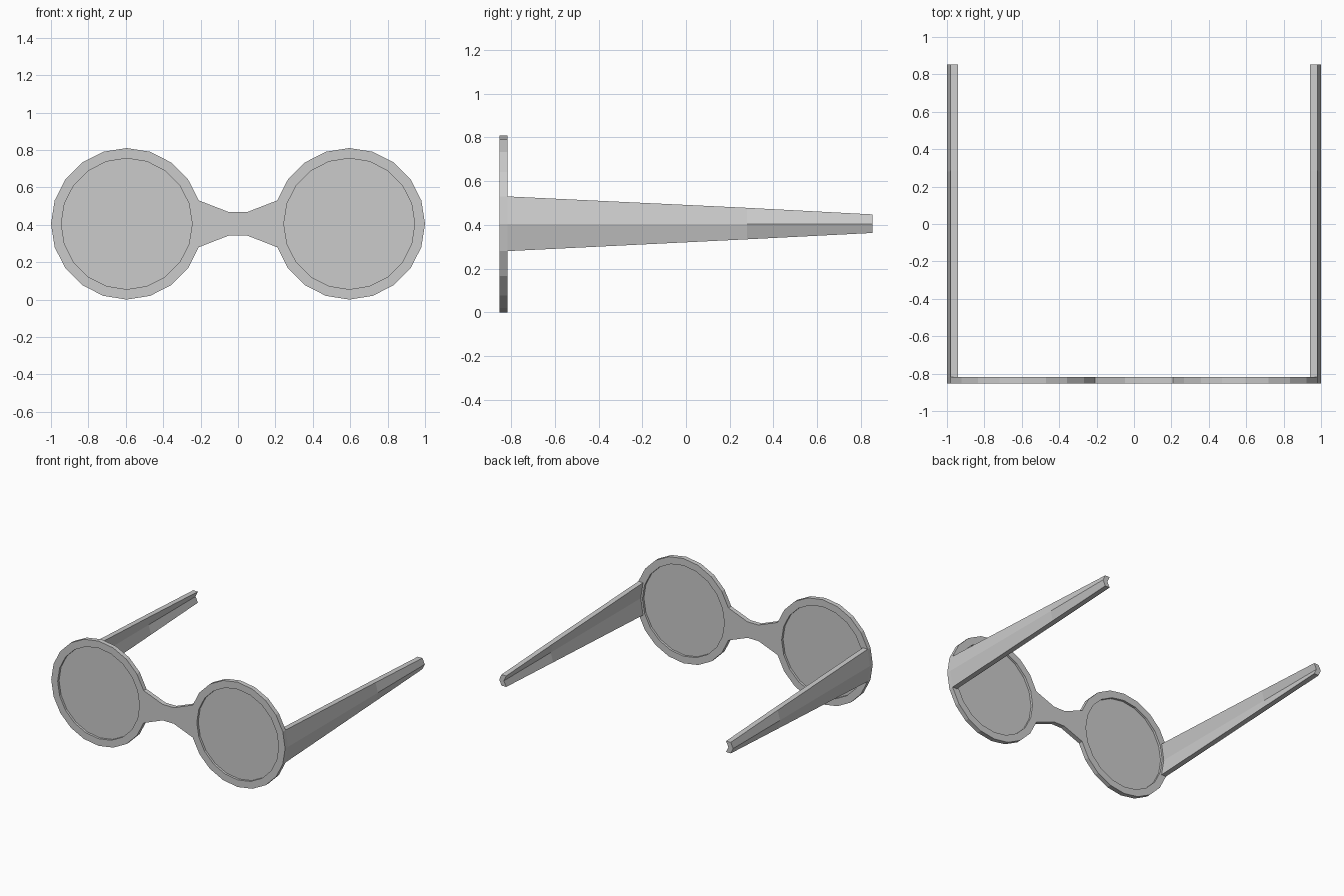
import bpy, bmesh
from math import cos, sin, pi

if "Cube" in bpy.data.objects:
    bpy.data.objects.remove(bpy.data.objects["Cube"])

CX, CZ = 0.595, 0.405           # lens centre
R_OUT, R_IN, SIDES = 0.405, 0.35, 20
Y_FRONT, Y_BACK, Y_TIP = -0.853, -0.818, 0.853


def circle(r, y):
    return [(CX + r * cos(2 * pi * i / SIDES), y, CZ + r * sin(2 * pi * i / SIDES))
            for i in range(SIDES)]


def loft(name, rings, wrap=False, cap_last=False):
    """Skin consecutive closed rings and mirror the part across x = 0."""
    bm = bmesh.new()
    loops = [[bm.verts.new(p) for p in ring] for ring in rings]
    n = len(loops[0])
    pairs = list(zip(loops, loops[1:]))
    if wrap:
        pairs.append((loops[-1], loops[0]))
    for a, b in pairs:
        for i in range(n):
            j = (i + 1) % n
            bm.faces.new((a[i], a[j], b[j], b[i]))
    if cap_last:
        bm.faces.new(loops[-1])
    bmesh.ops.recalc_face_normals(bm, faces=bm.faces[:])
    me = bpy.data.meshes.new(name)
    bm.to_mesh(me)
    bm.free()
    ob = bpy.data.objects.new(name, me)
    bpy.context.collection.objects.link(ob)
    mod = ob.modifiers.new("Mirror", 'MIRROR')
    mod.use_clip = True
    return ob


# Rims: 20-sided rings with a rectangular section
loft("rims", [circle(R_OUT, Y_FRONT), circle(R_OUT, Y_BACK),
              circle(R_IN, Y_BACK), circle(R_IN, Y_FRONT)], wrap=True)

# Lenses: thin discs recessed between front and back of the rim
mid = (Y_FRONT + Y_BACK) / 2
lens = loft("lenses", [circle(R_IN, mid)], cap_last=True)


# Bridge: narrows from the rim facets towards the nose
def bridge_section(x_edge, x_mid, h):
    return [(x_edge, Y_FRONT, CZ + h), (x_mid, Y_FRONT, CZ), (x_edge, Y_FRONT, CZ - h),
            (x_edge, Y_BACK, CZ - h), (x_mid, Y_BACK, CZ), (x_edge, Y_BACK, CZ + h)]


h_facet = R_OUT * sin(pi / 10)
x_facet = R_OUT * cos(pi / 10)
loft("bridge", [bridge_section(CX - x_facet, CX - R_OUT, h_facet),
                bridge_section(0.047, 0.047, 0.062),
                bridge_section(0, 0, 0.062)])


# Temple arms: chevron section that tapers in height towards the tip
def arm_section(y, top, bottom):
    xo = CX + x_facet
    return [(xo, y, top), (1.0, y, CZ), (xo, y, bottom),
            (0.94, y, bottom), (0.96, y, CZ), (0.94, y, top)]


loft("temple_arms", [arm_section(Y_BACK, CZ + h_facet, CZ - h_facet),
                     arm_section(0.28, 0.478, 0.334),
                     arm_section(Y_TIP, 0.448, 0.363)], cap_last=True)
